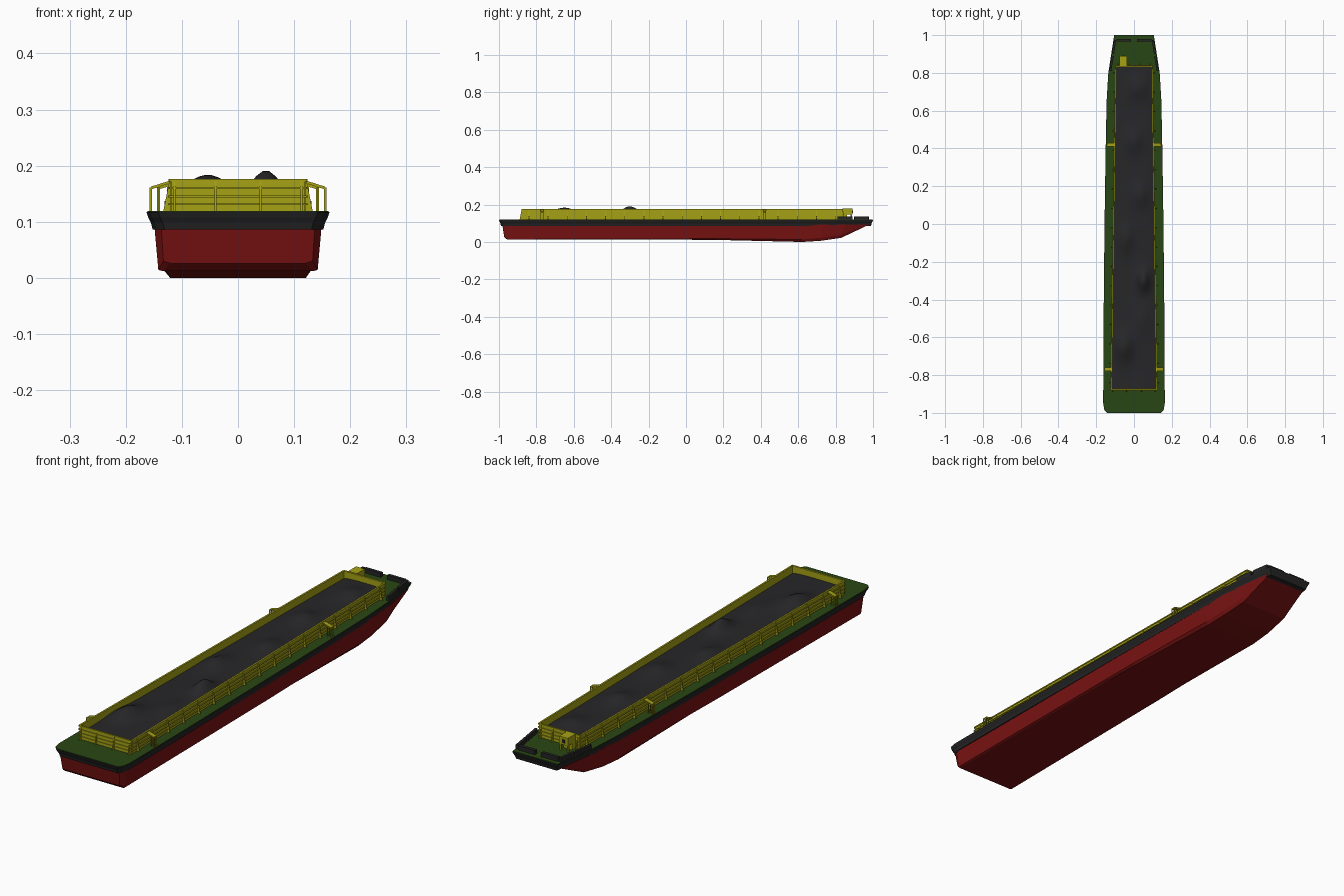
import bpy, bmesh, math
from mathutils import Vector

if "Cube" in bpy.data.objects:
    bpy.data.objects.remove(bpy.data.objects["Cube"])


def mat(name, rgb):
    m = bpy.data.materials.new(name)
    m.diffuse_color = (*rgb, 1)
    m.use_nodes = True
    m.node_tree.nodes["Principled BSDF"].inputs["Base Color"].default_value = m.diffuse_color
    return m


RED = mat("hull red", (0.19, 0.006, 0.006))
BLACK = mat("rim black", (0.018, 0.018, 0.019))
GREEN = mat("deck green", (0.022, 0.062, 0.007))
YELLOW = mat("coaming yellow", (0.38, 0.36, 0.008))
COAL = mat("coal grey", (0.02, 0.02, 0.022))


def finish(bm, name, m, smooth=None):
    bmesh.ops.recalc_face_normals(bm, faces=bm.faces)
    me = bpy.data.meshes.new(name)
    bm.to_mesh(me)
    bm.free()
    me.materials.append(m)
    ob = bpy.data.objects.new(name, me)
    bpy.context.collection.objects.link(ob)
    if smooth:
        for p in me.polygons:
            p.use_smooth = True
    return ob


def loft(name, rings, m):
    """Skin closed rings of equal length and cap both ends."""
    bm = bmesh.new()
    vs = [[bm.verts.new(p) for p in r] for r in rings]
    n = len(vs[0])
    for a, b in zip(vs, vs[1:]):
        for i in range(n):
            bm.faces.new((a[i], a[(i + 1) % n], b[(i + 1) % n], b[i]))
    bm.faces.new(vs[0])
    bm.faces.new(vs[-1])
    return finish(bm, name, m)


def beam(bm, a, b, w, h):
    """Box from a to b, w wide sideways and h high."""
    a, b = Vector(a), Vector(b)
    d = (b - a).normalized()
    if abs(d.z) > 0.9:
        s, u = Vector((1, 0, 0)), Vector((0, 1, 0))
    else:
        s, u = d.cross(Vector((0, 0, 1))).normalized(), Vector((0, 0, 1))
    v = [bm.verts.new(p + s * w / 2 * i + u * h / 2 * j)
         for p in (a, b) for i, j in ((-1, -1), (1, -1), (1, 1), (-1, 1))]
    for f in ((0, 1, 2, 3), (4, 5, 6, 7), (0, 1, 5, 4), (1, 2, 6, 5), (2, 3, 7, 6), (3, 0, 4, 7)):
        bm.faces.new([v[i] for i in f])


def box(bm, x0, x1, y0, y1, z0, z1):
    beam(bm, ((x0 + x1) / 2, y0, (z0 + z1) / 2), ((x0 + x1) / 2, y1, (z0 + z1) / 2), x1 - x0, z1 - z0)


# deck plan: (y, half width)
PLAN = [(-1, 0.142), (-0.985, 0.157), (-0.95, 0.163), (-0.6, 0.162), (0, 0.156), (0.4, 0.150),
        (0.65, 0.145), (0.8, 0.136), (1, 0.105)]


def deck_hw(y):
    for (y0, w0), (y1, w1) in zip(PLAN, PLAN[1:]):
        if y <= y1:
            return w0 + (w1 - w0) * (y - y0) / (y1 - y0)
    return PLAN[-1][1]


def plan_ring(z, inset):
    half = [(w - inset, y * (1 - inset)) for y, w in PLAN]
    return [(x, y, z) for x, y in half] + [(-x, y, z) for x, y in reversed(half)]


# hull sections: y bottom, y top, bottom z, bottom half width, chine z, chine half width, top half width
HULL = [(-0.972, -0.982, 0.026, 0.120, 0.030, 0.133, 0.137),
        (-0.955, -0.955, 0.012, 0.134, 0.014, 0.142, 0.149),
        (0.0, 0.0, 0.012, 0.130, 0.017, 0.138, 0.144),
        (0.16, 0.16, 0.011, 0.127, 0.018, 0.136, 0.142),
        (0.62, 0.62, 0.0, 0.121, 0.013, 0.130, 0.135),
        (0.72, 0.73, 0.006, 0.117, 0.022, 0.126, 0.131),
        (0.83, 0.85, 0.022, 0.108, 0.038, 0.115, 0.121),
        (0.965, 0.975, 0.086, 0.095, 0.089, 0.098, 0.102)]
rings = []
for yb, yt, zb, wb, zc, wc, wt in HULL:
    r = [(wb, yb, zb), (wc, yb, zc), (wt, yt, 0.092)]
    rings.append(r + [(-x, y, z) for x, y, z in reversed(r)])
loft("hull", rings, RED)

# black rubbing rim and green deck
loft("rim", [plan_ring(z, i) for z, i in ((0.086, 0.011), (0.098, 0.008), (0.108, 0.003), (0.117, 0.0))], BLACK)
loft("deck", [plan_ring(0.1165, 0.002), plan_ring(0.119, 0.002)], GREEN)

# bow bulwark pieces
bm = bmesh.new()
for s in (-1, 1):
    pts = [(s * (deck_hw(y) - 0.009), y, 0.127) for y in (0.81, 0.89, 0.90, 0.975)]
    beam(bm, pts[0], pts[1], 0.011, 0.02)
    beam(bm, pts[2], pts[3], 0.011, 0.02)
    beam(bm, (s * 0.015, 0.972, 0.127), (s * 0.092, 0.972, 0.127), 0.014, 0.02)
finish(bm, "bow_bulwark", BLACK)

# coaming walls around the hold
Y0, Y1, ZD, ZT = -0.875, 0.835, 0.117, 0.176


def hold_hw(y):
    return 0.119 + (0.094 - 0.119) * (y - Y0) / (Y1 - Y0)


bm = bmesh.new()
zm, zh = (ZD + ZT) / 2, ZT - ZD
for s in (-1, 1):
    beam(bm, (s * hold_hw(Y0), Y0, zm), (s * hold_hw(Y1), Y1, zm), 0.005, zh)
for y in (Y0, Y1):
    beam(bm, (-hold_hw(y), y, zm), (hold_hw(y), y, zm), 0.006, zh)
finish(bm, "coaming_walls", YELLOW)

# horizontal ribs and top flange
bm = bmesh.new()
for z, out, h in ((0.131, 0.004, 0.003), (0.145, 0.004, 0.003), (0.160, 0.004, 0.003), (0.174, 0.003, 0.005)):
    for s in (-1, 1):
        beam(bm, (s * (hold_hw(Y0) + out / 2), Y0, z), (s * (hold_hw(Y1) + out / 2), Y1, z), 0.004 + out, h)
    for y, d in ((Y0, -1), (Y1, 1)):
        w = hold_hw(y) + 0.003
        beam(bm, (-w, y + d * out / 2, z), (w, y + d * out / 2, z), 0.004 + out, h)
finish(bm, "coaming_ribs", YELLOW)

# tapered bracket plates standing on the deck
bm = bmesh.new()


def bracket(x, y, dx, dy):
    """Triangular plate against the wall, pointing along (dx, dy)."""
    t = 0.002
    v = []
    for k in (-t, t):
        for out, z in ((0, ZD), (0.015, ZD), (0.004, 0.172), (0, 0.172)):
            v.append(bm.verts.new((x + dx * out + dy * k, y + dy * out + dx * k, z)))
    bm.faces.new(v[:4])
    bm.faces.new(v[4:])
    for i in range(4):
        j = (i + 1) % 4
        bm.faces.new((v[i], v[j], v[4 + j], v[4 + i]))


for i in range(17):
    y = Y0 + 0.035 + i * (Y1 - Y0 - 0.07) / 16
    for s in (-1, 1):
        bracket(s * hold_hw(y), y, s, 0)
for x in (-0.113, -0.04, 0.04, 0.113):
    bracket(x, Y0, 0, -1)
    bracket(x * 0.75, Y1, 0, 1)
finish(bm, "coaming_brackets", YELLOW)

# four boarding frames stepping over the coaming
bm = bmesh.new()
for y in (-0.77, 0.42):
    for s in (-1, 1):
        xo, xi = deck_hw(y) - 0.007, hold_hw(y)
        xm = (xo + xi) / 2 + 0.004
        beam(bm, (s * xo, y, 0.160), (s * xi, y, 0.172), 0.018, 0.005)
        for d in (-0.007, 0.007):
            beam(bm, (s * xo, y + d, ZD), (s * xo, y + d, 0.161), 0.004, 0.004)
            beam(bm, (s * xm, y + d, ZD), (s * xm, y + d, 0.165), 0.003, 0.003)
finish(bm, "boarding_frames", YELLOW)

# bow platform box on legs
bm = bmesh.new()
box(bm, -0.076, -0.036, 0.838, 0.890, 0.146, 0.178)
for x in (-0.073, -0.039):
    box(bm, x - 0.003, x + 0.003, 0.880, 0.888, ZD, 0.147)
box(bm, -0.076, -0.036, 0.838, 0.862, ZD, 0.147)
finish(bm, "bow_platform", YELLOW)
bm = bmesh.new()
box(bm, -0.062, -0.050, 0.889, 0.892, 0.154, 0.168)
finish(bm, "platform_opening", BLACK)

# coal heap: (x, y, height, spread x, spread y)
MOUNDS = [(-0.055, -0.65, 0.033, 0.050, 0.075), (0.050, -0.30, 0.041, 0.032, 0.055),
          (-0.045, -0.08, 0.022, 0.040, 0.070), (0.030, 0.15, 0.020, 0.045, 0.065),
          (0.0, 0.44, 0.021, 0.045, 0.060), (0.02, 0.72, 0.018, 0.050, 0.060),
          (0.04, -0.52, 0.012, 0.040, 0.080)]
bm = bmesh.new()
NX, NY = 20, 130
rows = []
for j in range(NY + 1):
    y = Y0 + (Y1 - Y0) * j / NY
    row = []
    for i in range(NX + 1):
        u = 2 * i / NX - 1
        x = u * hold_hw(y)
        z = 0.151 - 0.006 * u ** 4
        for mx, my, h, sx, sy in MOUNDS:
            z += h * math.exp(-((x - mx) / sx) ** 2 - ((y - my) / sy) ** 2)
        row.append(bm.verts.new((x, y, z)))
    rows.append(row)
for a, b in zip(rows, rows[1:]):
    for i in range(NX):
        bm.faces.new((a[i], a[i + 1], b[i + 1], b[i]))
finish(bm, "coal_heap", COAL, smooth=True)
